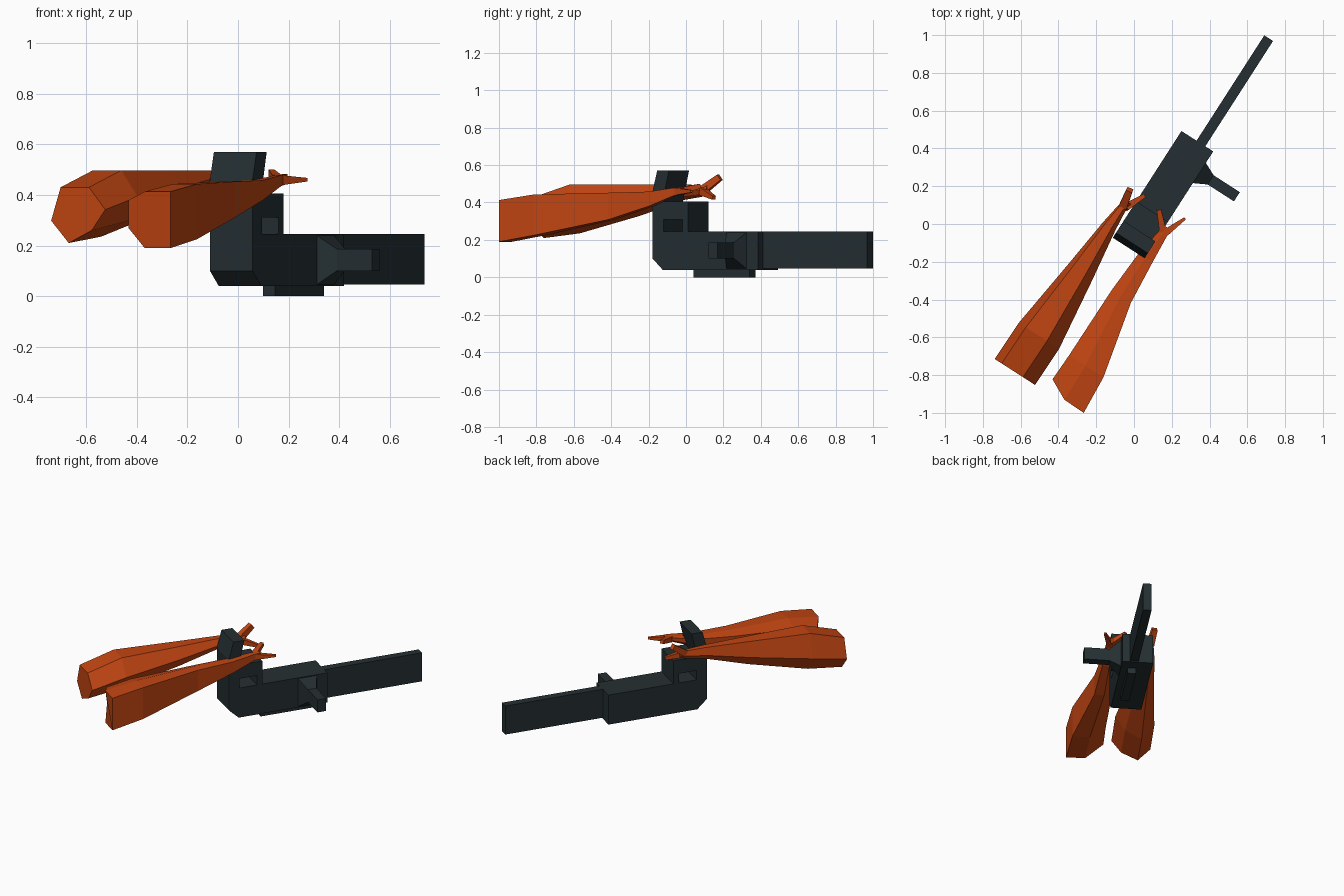
import bpy, bmesh, math
from mathutils import Matrix, Vector

if "Cube" in bpy.data.objects:
    bpy.data.objects.remove(bpy.data.objects["Cube"])

# Parts are built in the saw's own frame (x = sideways, y = along the bar), then turned
TURN = Matrix.Rotation(math.radians(-32.75), 4, 'Z')


def material(name, color):
    m = bpy.data.materials.new(name)
    m.diffuse_color = color
    m.use_nodes = True
    m.node_tree.nodes["Principled BSDF"].inputs["Base Color"].default_value = m.diffuse_color
    return m


DARK = material("dark_metal", (0.018, 0.028, 0.032, 1))
ORANGE = material("orange_sleeve", (0.54, 0.06, 0.006, 1))


def finish(bm, name, mat):
    bmesh.ops.recalc_face_normals(bm, faces=bm.faces)
    bm.transform(TURN)
    me = bpy.data.meshes.new(name)
    bm.to_mesh(me)
    bm.free()
    me.materials.append(mat)
    ob = bpy.data.objects.new(name, me)
    bpy.context.collection.objects.link(ob)
    return ob


def loft(bm, rings):
    """Skin a list of equal-length point rings and cap both ends."""
    vs = [[bm.verts.new(p) for p in r] for r in rings]
    n = len(vs[0])
    for a, b in zip(vs, vs[1:]):
        for i in range(n):
            j = (i + 1) % n
            bm.faces.new((a[i], a[j], b[j], b[i]))
    bm.faces.new(vs[0])
    bm.faces.new(vs[-1])


def box(name, x0, x1, y0, y1, z0, z1):
    bm = bmesh.new()
    loft(bm, [[(x0, y0, z), (x1, y0, z), (x1, y1, z), (x0, y1, z)] for z in (z0, z1)])
    return finish(bm, name, DARK)


# Saw body: side profile with rear post, top grip and leaning guard
profile = [(-.055, .04), (.55, .04), (.55, .245), (.107, .245), (-.05, .245),
           (-.05, .31), (.107, .31), (.107, .405), (-.055, .405), (-.016, .57),
           (-.09, .57), (-.122, .45), (-.119, .1)]
bm = bmesh.new()
loft(bm, [[(x, s, z) for s, z in profile] for x in (-.055, .145)])
finish(bm, "saw_body", DARK)

# Front post closing the grip window, guide bar and lower rail
box("grip_front_post", -.055, .145, .07, .107, .24, .315)
box("guide_bar", .04, .095, .54, 1.213, .047, .245)
box("lower_rail", .046, .102, .112, .47, 0, .05)

# Side handle: flared root, then a square stick
bm = bmesh.new()
loft(bm, [[(x, a, c), (x, b, c), (x, b, d), (x, a, d)] for x, a, b, c, d in
          ((.14, .348, .48, .042, .243), (.215, .387, .445, .10, .187),
           (.38, .387, .445, .10, .187))])
finish(bm, "side_handle", DARK)


def prong(bm, a, b, r0, r1):
    """Tapered four-sided finger."""
    a, b = Vector(a), Vector(b)
    q = (b - a).to_track_quat('Z', 'Y')
    loft(bm, [[p + q @ Vector((r * cx, r * cy, 0))
               for cx, cy in ((1, 1), (-1, 1), (-1, -1), (1, -1))]
              for p, r in ((a, r0), (b, r1))])


def arm(name, section, rings, fingers, push):
    bm = bmesh.new()
    out = []
    for k, (s, x0, x1, z0, z1) in enumerate(rings):
        cx, hx, cz, hz = (x0 + x1) / 2, (x1 - x0) / 2, (z0 + z1) / 2, (z1 - z0) / 2
        out.append([(cx + u * hx, s + (push * max(0, -u) if k == 0 else 0), cz + v * hz)
                    for u, v in section])
    loft(bm, out)
    for f in fingers:
        prong(bm, *f)
    return finish(bm, name, ORANGE)


# Right arm: flat outer side, bevelled inner side
arm("right_arm",
    [(1, 1), (-.05, 1), (-1, .7), (-1, -.3), (-.05, -1), (1, -1)],
    [(-.985, .082, .317, .19, .413), (-.77, .087, .303, .225, .443),
     (-.36, .09, .212, .308, .452), (-.114, .105, .192, .38, .458),
     (.033, .13, .182, .435, .478), (.08, .135, .18, .443, .482)],
    [((.165, .05, .458), (.211, .171, .46), .019, .007),
     ((.15, .05, .46), (.07, .135, .488), .019, .012)], .06)

# Left arm: rolled section
arm("left_arm",
    [(1, .2), (.4, 1), (-.65, 1), (-1, -.2), (-.35, -1), (.5, -.55)],
    [(-1.0, -.234, .02, .21, .43), (-.77, -.23, .024, .235, .497),
     (-.37, -.178, -.025, .33, .497), (-.08, -.143, -.065, .415, .497),
     (.03, -.125, -.075, .43, .49), (.08, -.115, -.07, .44, .49)],
    [((-.1, .05, .47), (-.117, .14, .535), .022, .017),
     ((-.085, .05, .46), (-.035, .155, .425), .02, .01)], 0)
